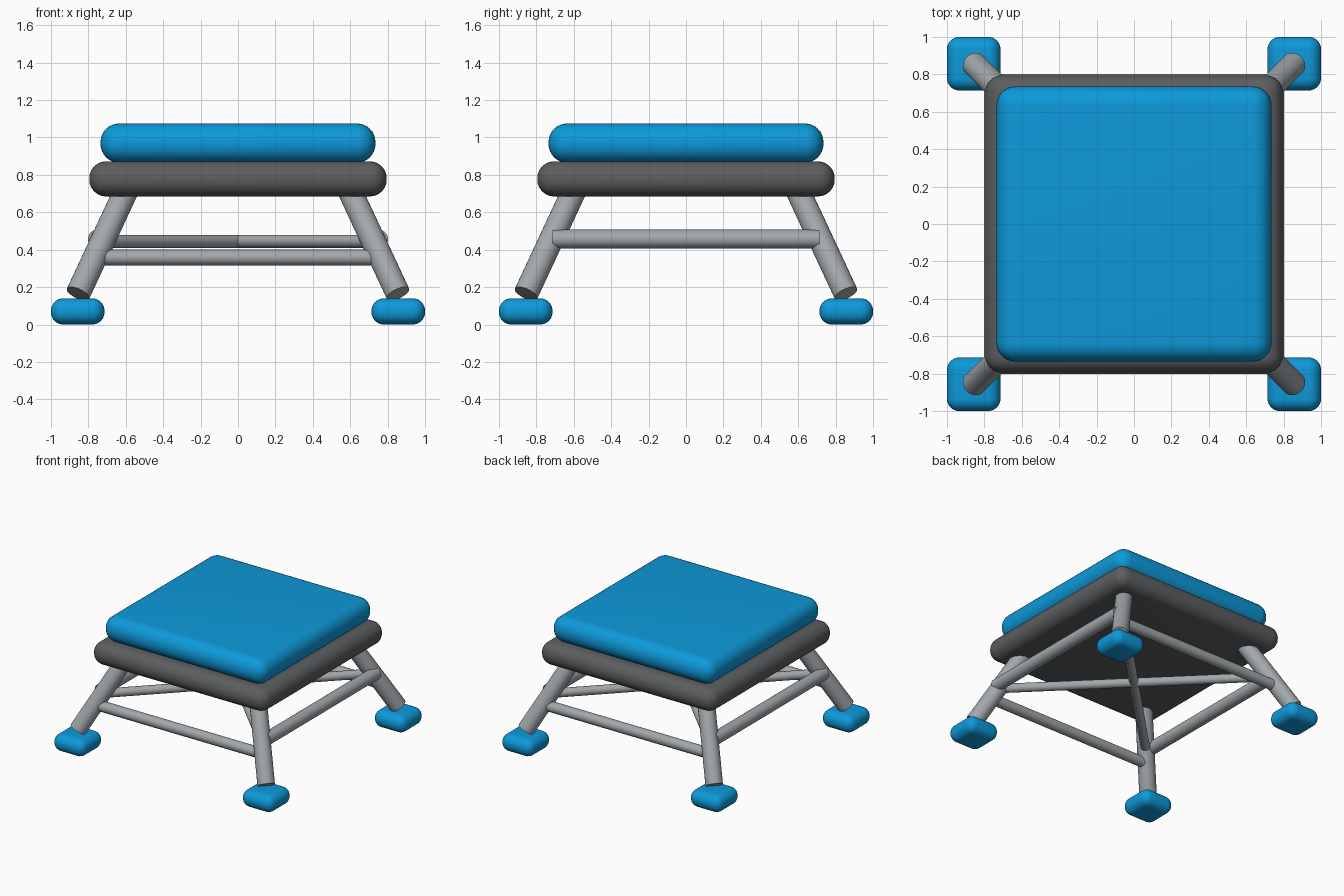
import bpy, math
from mathutils import Vector

cube = bpy.data.objects.get("Cube")
if cube:
    bpy.data.objects.remove(cube, do_unlink=True)


def make_material(name, rgb):
    mat = bpy.data.materials.new(name)
    mat.use_nodes = True
    colour = (*rgb, 1)
    mat.diffuse_color = colour
    mat.node_tree.nodes["Principled BSDF"].inputs["Base Color"].default_value = colour
    return mat


blue = make_material("blue padding", (0.004, 0.32, 0.70))
charcoal = make_material("charcoal frame", (0.105, 0.11, 0.115))
metal = make_material("grey metal", (0.36, 0.39, 0.41))


def finish(obj, name, mat):
    obj.name = name
    obj.data.materials.append(mat)
    bpy.ops.object.shade_smooth_by_angle(angle=math.radians(40))
    return obj


def rounded_box(name, x, y, bottom, top, half, bevel, mat):
    """Square block with fully rounded edges, standing between two heights."""
    bpy.ops.mesh.primitive_cube_add(size=2, location=(x, y, (bottom + top) / 2))
    obj = bpy.context.object
    obj.scale = (half, half, (top - bottom) / 2)
    bpy.ops.object.transform_apply(location=False, rotation=False, scale=True)
    mod = obj.modifiers.new("round edges", "BEVEL")
    mod.width = bevel
    mod.segments = 8
    bpy.ops.object.modifier_apply(modifier=mod.name)
    return finish(obj, name, mat)


def rod(name, start, end, radius):
    """Round bar joining two points."""
    start, end = Vector(start), Vector(end)
    axis = end - start
    bpy.ops.mesh.primitive_cylinder_add(vertices=24, radius=radius, depth=axis.length,
                                        location=(start + end) / 2)
    obj = bpy.context.object
    obj.rotation_euler = axis.to_track_quat("Z", "Y").to_euler()
    return finish(obj, name, metal)


# Seat: cushion on a frame
rounded_box("seat_cushion", 0, 0, 0.865, 1.075, 0.735, 0.1, blue)
rounded_box("seat_frame", 0, 0, 0.685, 0.872, 0.795, 0.09, charcoal)

# Splayed legs with padded feet
low, high = 0.855, 0.587
for front, sy in (("front", -1), ("back", 1)):
    for side, sx in (("left", 1), ("right", -1)):
        rod(f"{front}_{side}_leg", (sx * low, sy * low, 0.165),
            (sx * high, sy * high, 0.74), 0.066)
        rounded_box(f"{front}_{side}_foot", sx * 0.857, sy * 0.857, 0, 0.14,
                    0.143, 0.066, blue)

# Lower rungs at front and back, higher rungs at the sides
for name, s in (("front", -1), ("back", 1)):
    rod(f"{name}_rung", (-0.76, s * 0.76, 0.358), (0.76, s * 0.76, 0.358), 0.042)
for name, s in (("left", 1), ("right", -1)):
    rod(f"{name}_rung", (s * 0.752, -0.715, 0.457), (s * 0.752, 0.715, 0.457), 0.05)

# Crossed diagonal braces
for name, s in (("first", 1), ("second", -1)):
    rod(f"{name}_diagonal_brace", (-0.725, -s * 0.725, 0.445), (0.725, s * 0.725, 0.445), 0.035)
